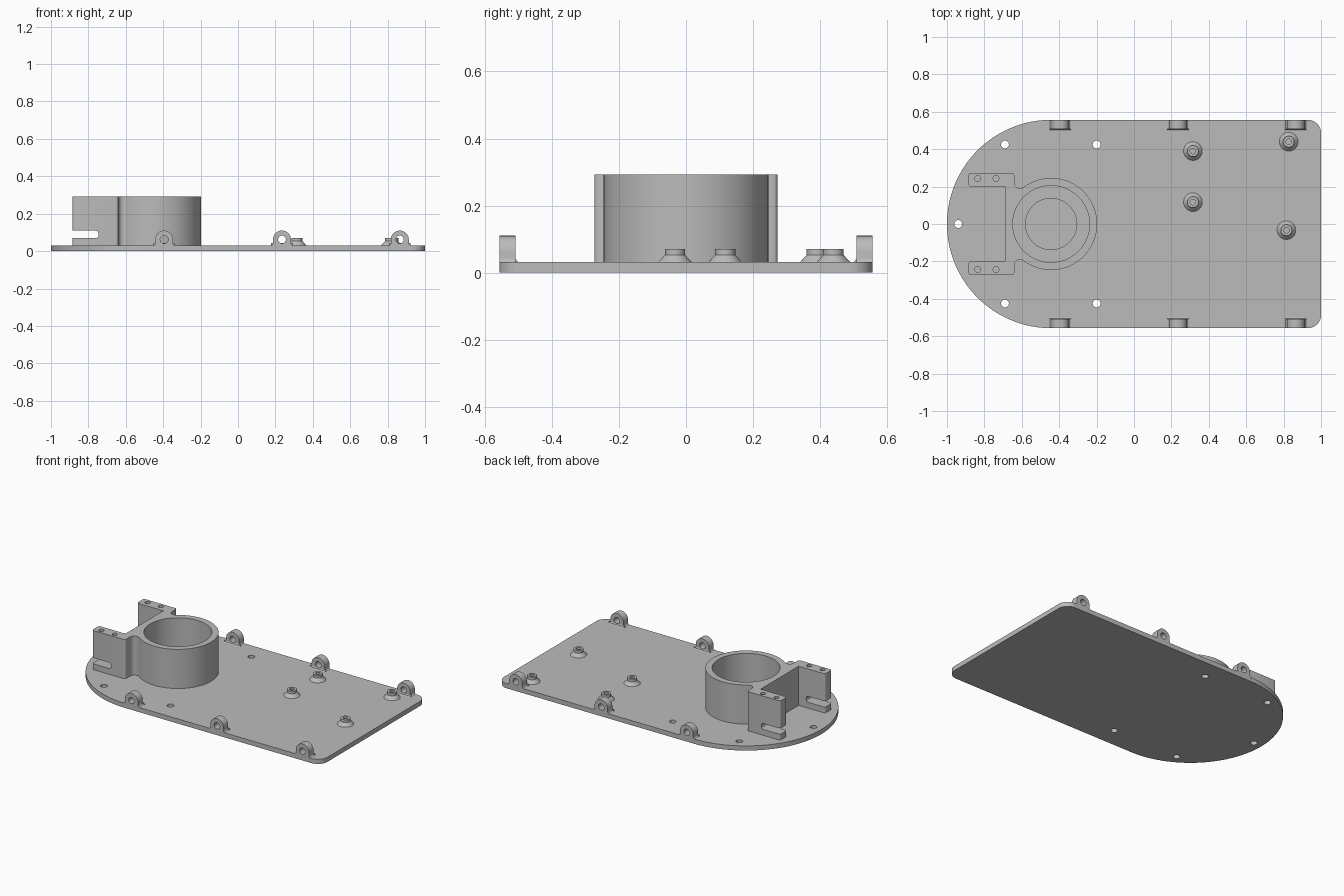
import bpy, bmesh
from math import sin, cos, pi, atan2, hypot, radians
from mathutils import Matrix, Vector

if "Cube" in bpy.data.objects:
    bpy.data.objects.remove(bpy.data.objects["Cube"])

grey = bpy.data.materials.new("plain_grey")
grey.use_nodes = True
grey.diffuse_color = (0.5, 0.5, 0.5, 1)
grey.node_tree.nodes["Principled BSDF"].inputs["Base Color"].default_value = (0.5, 0.5, 0.5, 1)

PLATE_TOP = 0.031
HALF_W = 0.557
CX = -0.443          # shared centre of the round end and the ring
RING_R = 0.246


def add_object(name, bm):
    bmesh.ops.recalc_face_normals(bm, faces=bm.faces)
    mesh = bpy.data.meshes.new(name)
    bm.to_mesh(mesh)
    bm.free()
    mesh.materials.append(grey)
    obj = bpy.data.objects.new(name, mesh)
    bpy.context.collection.objects.link(obj)
    return obj


def arc(cx, cy, r, a0, a1, n):
    return [(cx + r * cos(a0 + (a1 - a0) * i / n), cy + r * sin(a0 + (a1 - a0) * i / n))
            for i in range(n + 1)]


def prism(name, outline, z0, z1):
    bm = bmesh.new()
    face = bm.faces.new([bm.verts.new((x, y, z0)) for x, y in outline])
    ext = bmesh.ops.extrude_face_region(bm, geom=[face])
    verts = [v for v in ext["geom"] if isinstance(v, bmesh.types.BMVert)]
    bmesh.ops.translate(bm, verts=verts, vec=(0, 0, z1 - z0))
    return add_object(name, bm)


def cylinder(name, x, y, r, z0, z1, n=24):
    return prism(name, arc(x, y, r, 0, 2 * pi * (n - 1) / n, n - 1), z0, z1)


def lathe(name, profile, x, y, n=32):
    # Spin an (r, z) profile around a vertical axis
    bm = bmesh.new()
    verts = [bm.verts.new((r, 0, z)) for r, z in profile]
    edges = [bm.edges.new(p) for p in zip(verts, verts[1:])]
    bmesh.ops.spin(bm, geom=verts + edges, cent=(0, 0, 0), axis=(0, 0, 1),
                   angle=2 * pi, steps=n)
    bmesh.ops.remove_doubles(bm, verts=bm.verts, dist=1e-5)
    bmesh.ops.translate(bm, verts=bm.verts, vec=(x, y, 0))
    return add_object(name, bm)


def cut(obj, cutters):
    for c in cutters:
        c.hide_render = True
        mod = obj.modifiers.new("cut", "BOOLEAN")
        mod.operation, mod.solver, mod.object = "DIFFERENCE", "EXACT", c
    deps = bpy.context.evaluated_depsgraph_get()
    mesh = bpy.data.meshes.new_from_object(obj.evaluated_get(deps))
    obj.modifiers.clear()
    obj.data = mesh
    for c in cutters:
        bpy.data.objects.remove(c)


def smooth(obj):
    bpy.ops.object.select_all(action="DESELECT")
    obj.select_set(True)
    bpy.context.view_layer.objects.active = obj
    bpy.ops.object.shade_smooth_by_angle(angle=radians(30))


# Base plate: round left end, small rounded right corners
corner = 0.07
outline = (arc(CX, 0, HALF_W, pi / 2, 3 * pi / 2, 64)
           + arc(1 - corner, -HALF_W + corner, corner, -pi / 2, 0, 10)
           + arc(1 - corner, HALF_W - corner, corner, 0, pi / 2, 10))
plate = prism("base_plate", outline, 0, PLATE_TOP)
holes = [(-0.94, 0)] + [(x, s * 0.425) for x in (-0.69, -0.2) for s in (1, -1)]
cutters = [cylinder("hole_cutter", x, y, 0.021, -0.1, 0.1) for x, y in holes]
cutters.append(cylinder("recess_cutter", CX, 0, 0.137, 0.015, 0.1, 64))
cut(plate, cutters)
smooth(plate)

# Ring holder with two arms, as one outline mirrored front to back
fillet, wall_x, arm_x, arm_out, arm_in = 0.03, -0.64, -0.885, 0.273, 0.2
fx = wall_x + fillet
fy = ((RING_R + fillet) ** 2 - (fx - CX) ** 2) ** 0.5
touch = atan2(fy, fx - CX)
r = 0.013
half = (arc(CX, 0, RING_R, 0, touch, 40)
        + arc(fx, fy, fillet, touch - pi, -pi, 8)[1:]
        + arc(wall_x - r, arm_out - r, r, 0, pi / 2, 5)
        + arc(arm_x + r, arm_out - r, r, pi / 2, pi, 5)
        + arc(arm_x + r, arm_in + r, r, pi, 3 * pi / 2, 5)
        + [(-0.69, arm_in)])
holder = prism("ring_holder", half + [(x, -y) for x, y in reversed(half[1:])],
               PLATE_TOP - 0.005, 0.292)
cutters = [cylinder("bore_cutter", CX, 0, 0.205, -0.1, 0.5, 80)]
for s in (1, -1):
    for x in (-0.836, -0.738):
        cutters.append(cylinder("screw_cutter", x, s * 0.243, 0.016, 0.19, 0.4))
# Rounded slot through both arms, drawn in x-z and turned upright
q = 0.014
slot = prism("slot_cutter", [(-1.1, 0.07)]
             + arc(-0.746 - q, 0.07 + q, q, -pi / 2, 0, 6)
             + arc(-0.746 - q, 0.109 - q, q, 0, pi / 2, 6) + [(-1.1, 0.109)], -0.4, 0.4)
slot.data.transform(Matrix.Rotation(pi / 2, 4, "X"))
cut(holder, cutters + [slot])
smooth(holder)


# Side lugs: rounded tab with a cross hole and a flared foot
def lug(x, side):
    tag = ("back" if side > 0 else "front") + "_lug"
    R, zc, thick = 0.048, 0.062, 0.049
    tab = prism(tag, arc(0, zc, R, 0, pi, 20)
                + arc(-R - 0.014, 0.043, 0.014, 0, -pi / 2, 5)
                + [(-R - 0.014, 0.02), (R + 0.014, 0.02)]
                + arc(R + 0.014, 0.043, 0.014, -pi / 2, -pi, 5), 0, thick)
    bore = cylinder("bore_cutter", 0, zc, 0.021, -0.1, 0.2)
    cut(tab, [bore])
    turn = Matrix.Rotation(pi / 2, 4, "X")
    y = HALF_W if side > 0 else -HALF_W + thick
    tab.data.transform(Matrix.Translation((x, y, 0)) @ turn)
    smooth(tab)
    # Sloped fillet along the inner side
    foot = prism(tag + "_foot", [(0, 0.025), (0.009, 0.025), (0.009, PLATE_TOP),
                                 (0.003, 0.035), (0, 0.043)], -0.058, 0.058)
    axes = Matrix(((0, 0, 1, x), (-side, 0, 0, side * (HALF_W - thick)),
                   (0, 1, 0, 0), (0, 0, 0, 1)))
    foot.data.transform(axes)
    if axes.determinant() < 0:
        foot.data.flip_normals()


for x in (-0.395, 0.235, 0.865):
    for side in (1, -1):
        lug(x, side)

# Screw standoffs: cone foot, short post and blind hole
for x, y in ((0.315, 0.39), (0.315, 0.117), (0.827, 0.44), (0.815, -0.033)):
    post = lathe("standoff", [(0, 0.025), (0.05, 0.025), (0.05, PLATE_TOP), (0.03, 0.053),
                              (0.03, 0.071), (0.015, 0.071), (0.015, 0.033), (0, 0.033)], x, y)
    smooth(post)
